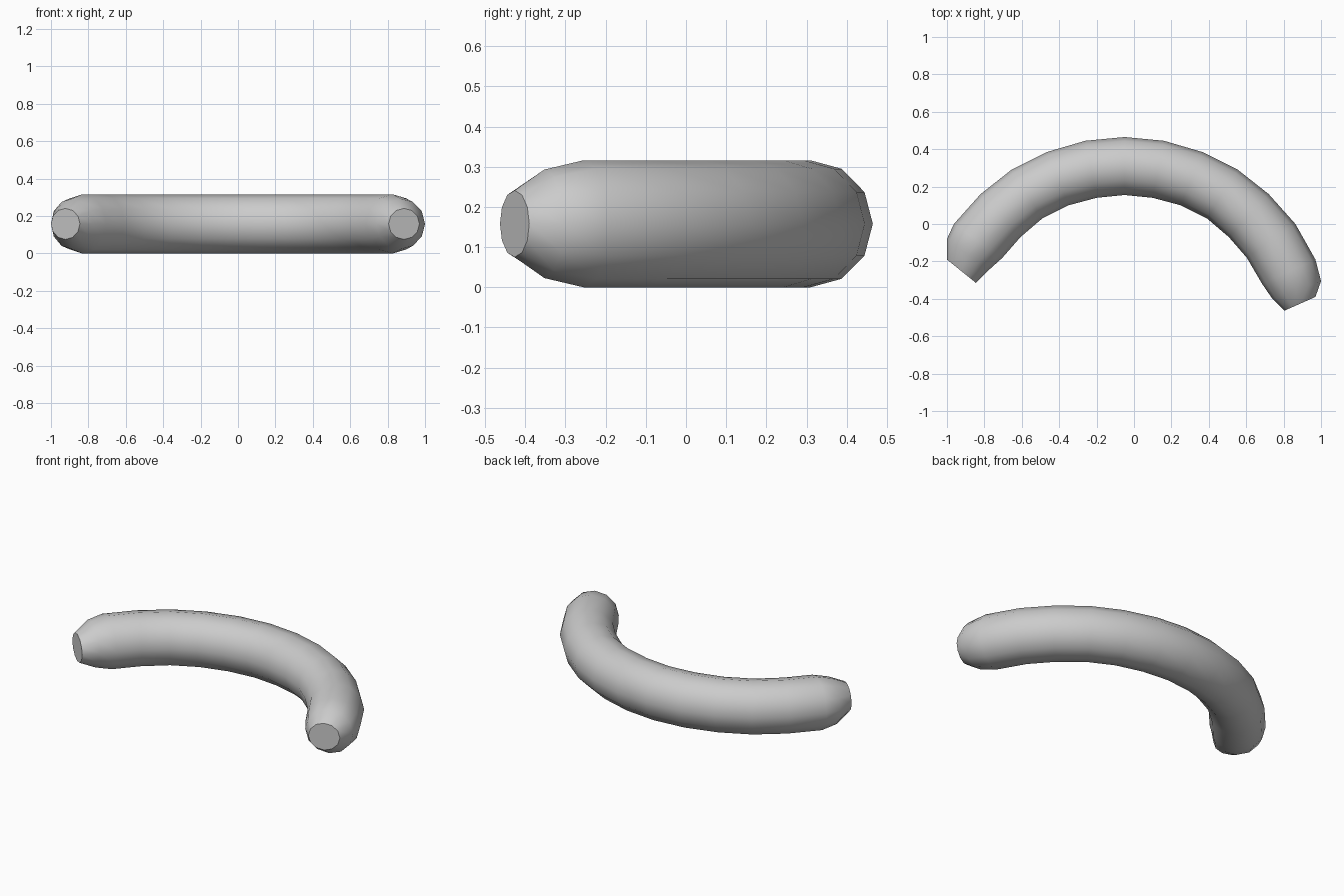
import bpy, bmesh, math
from mathutils import Vector

if "Cube" in bpy.data.objects:
    bpy.data.objects.remove(bpy.data.objects["Cube"])

SIDES = 12
MID_Z = 0.158

# Cross-sections along the bend: outer x, outer y, inner x, inner y, half height
half_bend = [(0.0, 0.465, 0.0, 0.155), (0.21, 0.445, 0.15, 0.14),
             (0.415, 0.385, 0.30, 0.10), (0.605, 0.29, 0.44, 0.03),
             (0.77, 0.16, 0.557, -0.07), (0.913, 0.0, 0.653, -0.18)]
right = [(x - 0.05, y, u - 0.05, v, MID_Z) for x, y, u, v in half_bend]
left = [(-x - 0.05, y, -u - 0.05, v, MID_Z) for x, y, u, v in half_bend[1:]]

# Tapered tips, the right one reaching further
right += [(0.97, -0.19, 0.685, -0.32, MID_Z),
          (1.0, -0.305, 0.74, -0.40, 0.135), (0.97, -0.39, 0.805, -0.463, 0.083)]
left += [(-1.0, -0.08, -0.775, -0.245, 0.135), (-1.0, -0.19, -0.845, -0.315, 0.083)]
sections = left[::-1] + right

# Loft the rings into one tube with flat end caps
bm = bmesh.new()
rings = []
for ox, oy, ix, iy, h in sections:
    outer, inner = Vector((ox, oy, MID_Z)), Vector((ix, iy, MID_Z))
    centre, spoke = (outer + inner) / 2, (outer - inner) / 2
    ring = []
    for i in range(SIDES):
        a = 2 * math.pi * i / SIDES
        ring.append(bm.verts.new(centre + spoke * math.cos(a) + Vector((0, 0, h * math.sin(a)))))
    rings.append(ring)
for a, b in zip(rings, rings[1:]):
    for i in range(SIDES):
        j = (i + 1) % SIDES
        bm.faces.new((a[i], a[j], b[j], b[i]))
bm.faces.new(rings[0])
bm.faces.new(rings[-1])
bmesh.ops.recalc_face_normals(bm, faces=bm.faces[:])

mesh = bpy.data.meshes.new("curved_tube")
bm.to_mesh(mesh)
bm.free()
tube = bpy.data.objects.new("curved_tube", mesh)
bpy.context.collection.objects.link(tube)
bpy.context.view_layer.objects.active = tube
tube.select_set(True)
bpy.ops.object.shade_smooth_by_angle(angle=math.radians(42))
